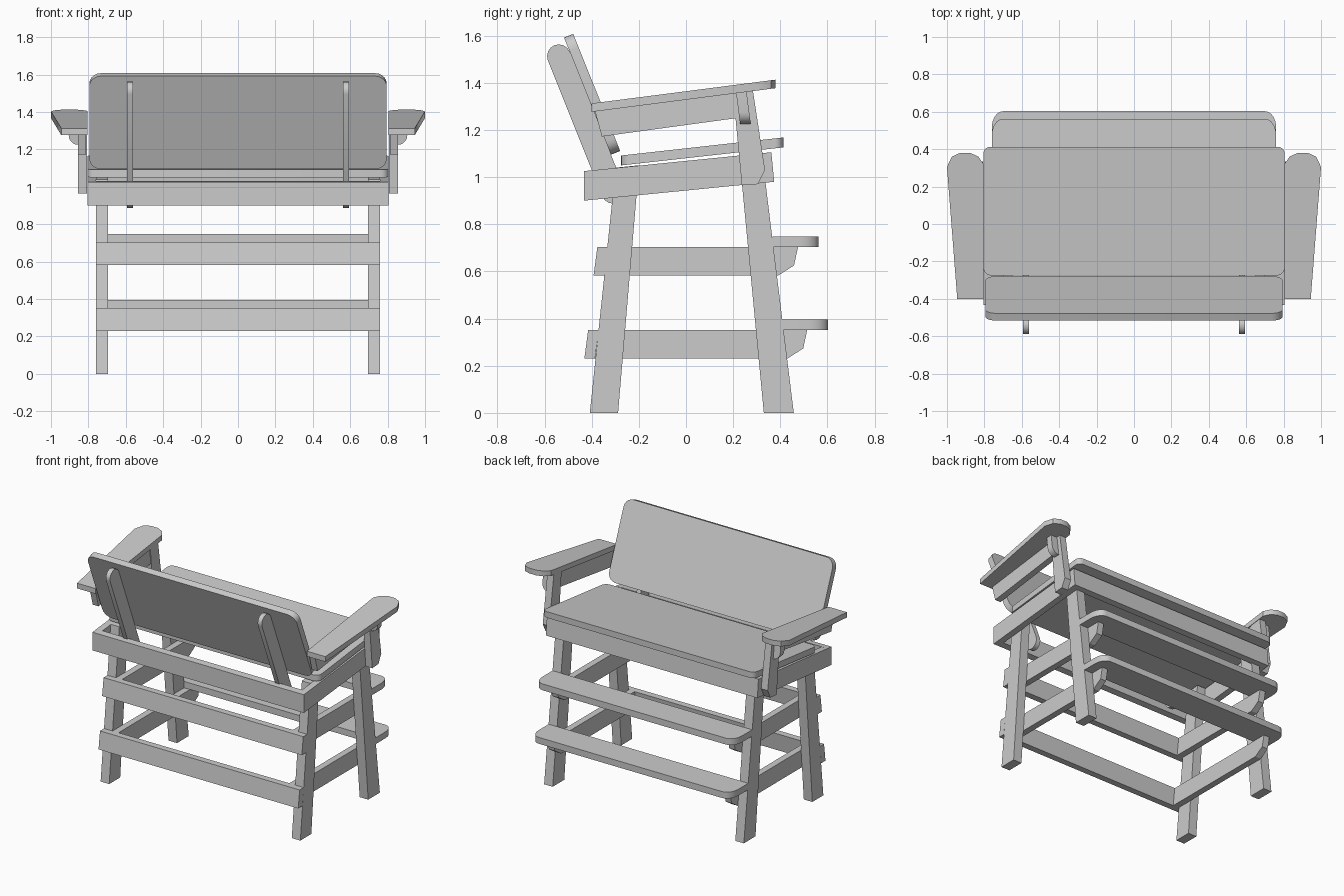
import bpy, bmesh
from math import sin, cos, pi, radians
from mathutils import Vector

cube = bpy.data.objects.get("Cube")
if cube:
    bpy.data.objects.remove(cube, do_unlink=True)

paint = bpy.data.materials.new("light grey")
paint.use_nodes = True
grey = (0.6, 0.6, 0.6, 1)
paint.diffuse_color = grey
paint.node_tree.nodes["Principled BSDF"].inputs["Base Color"].default_value = grey


def extrude(name, outline, place, a, b):
    """Solid between two copies of a 2D outline; place(u, v, depth) gives 3D."""
    bm = bmesh.new()
    ends = [[bm.verts.new(place(u, v, d)) for u, v in outline] for d in (a, b)]
    n = len(outline)
    for ring in ends:
        bm.faces.new(ring)
    for i in range(n):
        j = (i + 1) % n
        bm.faces.new((ends[0][i], ends[0][j], ends[1][j], ends[1][i]))
    bmesh.ops.recalc_face_normals(bm, faces=bm.faces)
    mesh = bpy.data.meshes.new(name)
    bm.to_mesh(mesh)
    bm.free()
    mesh.materials.append(paint)
    obj = bpy.data.objects.new(name, mesh)
    bpy.context.collection.objects.link(obj)
    bpy.ops.object.select_all(action='DESELECT')
    obj.select_set(True)
    bpy.context.view_layer.objects.active = obj
    bpy.ops.object.shade_smooth_by_angle(angle=radians(31))
    return obj


def side_plate(name, outline, x0, x1):
    """Plate with a side (y, z) outline."""
    return extrude(name, outline, lambda y, z, x: Vector((x, y, z)), x0, x1)


def pair(name, outline, x0, x1):
    side_plate("left_" + name, outline, x0, x1)
    side_plate("right_" + name, outline, -x1, -x0)


def arc(cx, cy, rx, ry, start, end, steps=5):
    angles = [radians(start + (end - start) * i / steps) for i in range(steps + 1)]
    return [(cx + rx * cos(t), cy + ry * sin(t)) for t in angles]


def rounded(x, v0, v1, rx, r0, r1):
    """Board outline from -x to x; r0 rounds the v0 end, r1 the v1 end."""
    pts = []
    for cx, cy, r, t in ((x - rx, v1 - r1, r1, 0), (rx - x, v1 - r1, r1, 90),
                         (rx - x, v0 + r0, r0, 180), (x - rx, v0 + r0, r0, 270)):
        if r:
            pts += arc(cx, cy, rx, r, t, t + 90)
        else:
            pts.append((x if cx > 0 else -x, cy))
    return pts


# Legs, running up to the seat
pair("rear_leg", [(-.408, 0), (-.288, 0), (-.199, 1.05), (-.298, 1.04)], .695, .76)
pair("front_leg", [(.33, 0), (.457, 0), (.322, 1.10), (.226, 1.09)], .695, .76)

# Tilted seat frame
pair("seat_side_rail", [(-.433, .9), (.374, .98), (.362, 1.105), (-.433, 1.025)], .76, .805)
side_plate("seat_back_rail", [(-.433, .9), (-.388, .905), (-.388, 1.03), (-.433, 1.025)], -.805, .805)
side_plate("seat_front_rail", [(.329, .976), (.374, .98), (.362, 1.105), (.317, 1.101)], -.805, .805)

# Seat board
seat_z = lambda y: 1.08 + .111 * y
extrude("seat", rounded(.805, -.275, .413, .04, .04, .035),
        lambda x, y, d: Vector((x, y, seat_z(y) + d)), 0, .042)

# Lower rails and footrests
for level, z, back, front, foot in (("lower", .23, -.431, .514, .407),
                                    ("upper", .582, -.392, .475, .366)):
    top = z + .121
    pair(level + "_side_rail", [(back + .04, z), (front - .085, z), (front - .017, z + .043),
                                (front, top), (back + .055, top)], .65, .695)
    side_plate(level + "_back_rail", [(back, z), (back + .045, z), (back + .061, top),
                                      (back + .016, top)], -.76, .76)
    extrude(level + "_footrest", rounded(.76, foot, foot + .196, .06, 0, .085),
            lambda x, y, d: Vector((x, y, d)), top, top + .044)

# Backrest board leaning on two round-topped braces
lean = Vector((0, -.372, .928))
facing = Vector((0, .928, .372))
base = Vector((0, -.318, 1.095))
on_back = lambda x, v, d: base + Vector((x, 0, 0)) + lean * v + facing * d
extrude("backrest", rounded(.795, 0, .535, .06, .06, .06), on_back, 0, .042)
for side, x in (("left", .562), ("right", -.594)):
    outline = arc(-.05, .47, .05, .05, 0, 180, 8) + arc(-.05, -.15, .05, .05, 180, 360, 8)
    extrude(side + "_backrest_brace", outline,
            lambda d, v, x: on_back(x, v, d), x, x + .032)

# Arm posts, supports and sloping armrests
pair("arm_post", [(.2, 1.355), (.284, 1.365), (.335, 1.03), (.305, .97), (.237, .965)], .807, .856)
pair("arm_support", [(-.386, 1.279), (-.357, 1.172), (.215, 1.25), (.202, 1.354)], .812, .856)
arm_plan = [(.804, -.4), (.945, -.4), (1, .305), (.974, .36), (.93, .38),
            (.875, .38), (.832, .36), (.804, .32)]
for side, s in (("left", 1), ("right", -1)):
    extrude(side + "_armrest", arm_plan,
            lambda x, y, d: Vector((s * x, y, 1.328 + .129 * y + d)), 0, .036)
    # Curved bracket under the armrest
    bracket = [(.856, 1.36), (.905, 1.36)] + arc(.856, 1.275, .049, .05, 0, -90)
    extrude(side + "_arm_bracket", bracket,
            lambda x, z, d: Vector((s * x, d - .13 * (z - 1.36), z)), .212, .257)
